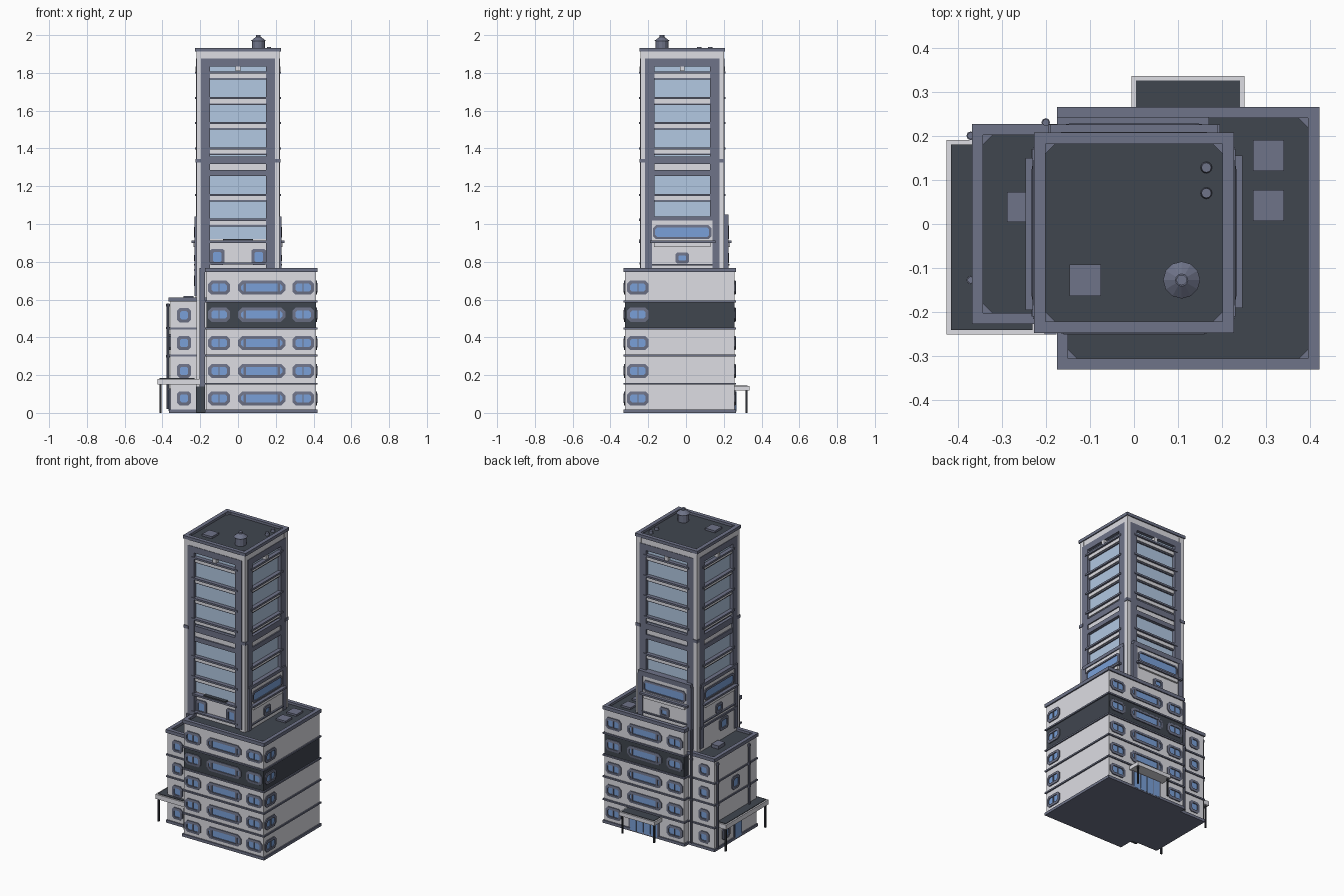
import bpy, bmesh, math
from mathutils import Matrix, Vector

if "Cube" in bpy.data.objects:
    bpy.data.objects.remove(bpy.data.objects["Cube"])


def lin(c):
    c /= 255
    return c / 12.92 if c <= 0.04045 * 1 else ((c + 0.055) / 1.055) ** 2.4


COLORS = {"light_wall": (221, 221, 227), "grey_trim": (110, 115, 136), "charcoal": (64, 70, 79),
          "pale_glass": (178, 200, 226), "blue_glass": (122, 160, 216), "dark_metal": (46, 49, 56)}
MATS = []
for name, rgb in COLORS.items():
    m = bpy.data.materials.new(name)
    m.diffuse_color = (*[lin(c) for c in rgb], 1)
    m.use_nodes = True
    m.node_tree.nodes["Principled BSDF"].inputs["Base Color"].default_value = m.diffuse_color
    MATS.append(m)
WALL, TRIM, DARK, PALE, BLUE, METAL = range(6)


def side(cx, cy, k):
    """Frame of one facade: u along the wall, v = -outward, z up. k: 0 front, 1 right, 2 back, 3 left."""
    return Matrix.Translation((cx, cy, 0)) @ Matrix.Rotation(k * math.pi / 2, 4, 'Z')


class Part:
    def __init__(self, name):
        self.name, self.bm = name, bmesh.new()

    def paint(self, verts, mat):
        for f in {f for v in verts for f in v.link_faces}:
            f.material_index = mat

    def box(self, x0, x1, y0, y1, z0, z1, mat, M=Matrix()):
        T = Matrix.Translation(((x0 + x1) / 2, (y0 + y1) / 2, (z0 + z1) / 2))
        S = Matrix.Diagonal((abs(x1 - x0), abs(y1 - y0), z1 - z0, 1))
        self.paint(bmesh.ops.create_cube(self.bm, size=1, matrix=M @ T @ S)["verts"], mat)

    def wall(self, M, u0, u1, d0, d1, z0, z1, mat):
        self.box(u0, u1, -d1, -d0, z0, z1, mat, M)

    def cyl(self, x, y, r0, r1, z0, z1, mat, n=12):
        self.paint(bmesh.ops.create_cone(self.bm, cap_ends=True, segments=n, radius1=r0, radius2=r1, depth=z1 - z0,
                   matrix=Matrix.Translation((x, y, (z0 + z1) / 2)))["verts"], mat)

    def wedge(self, x, y, sx, sy, s, z0, z1, mat):
        lo, hi = [[self.bm.verts.new((x + a * sx * s, y + b * sy * s, z))
                   for a, b in ((0, 0), (-1, 0), (0, -1))] for z in (z0, z1)]
        fs = [self.bm.faces.new(lo), self.bm.faces.new(hi)]
        fs += [self.bm.faces.new((lo[i - 1], lo[i], hi[i], hi[i - 1])) for i in range(3)]
        for f in fs:
            f.material_index = mat

    def window(self, M, u, d, z, w, h, c=0.018, t=0.016, bars=(), glass=BLUE):
        """Chamfered frame standing off the wall, glass set back inside, bars as (offset, width)."""
        def loop(k, depth):
            a, b, e = w / 2 - k, h / 2 - k, c * (1 - 2 * k / h)
            pts = [(-a + e, -b), (a - e, -b), (a, -b + e), (a, b - e), (a - e, b), (-a + e, b), (-a, b - e), (-a, -b + e)]
            return [self.bm.verts.new(M @ Vector((u + p, -depth, z + q))) for p, q in pts]
        loops = [loop(0, d - 0.002), loop(0, d + 0.006), loop(t, d + 0.008), loop(t, d + 0.002)]
        self.bm.faces.new(loops[0]).material_index = TRIM
        for A, B in zip(loops, loops[1:]):
            for i in range(8):
                self.bm.faces.new((A[i - 1], A[i], B[i], B[i - 1])).material_index = TRIM
        self.bm.faces.new(loops[3]).material_index = glass
        for x, s in bars:
            self.wall(M, u + x - s / 2, u + x + s / 2, d, d + 0.007, z - h / 2 + t, z + h / 2 - t, TRIM)

    def roof(self, x0, x1, y0, y1, z0, z1, w):
        """Parapet ring with corner gussets and a sunken roof deck."""
        for a, b in ((x0, x0 + w), (x1 - w, x1)):
            self.box(a, b, y0, y1, z0, z1, TRIM)
        for a, b in ((y0, y0 + w), (y1 - w, y1)):
            self.box(x0 + w, x1 - w, a, b, z0, z1, TRIM)
        self.box(x0 + w, x1 - w, y0 + w, y1 - w, z0 - 0.005, z1 - 0.015, DARK)
        for sx, x in ((-1, x0 + w), (1, x1 - w)):
            for sy, y in ((-1, y0 + w), (1, y1 - w)):
                self.wedge(x, y, sx, sy, 0.022, z1 - 0.02, z1 - 0.004, TRIM)

    def done(self):
        bmesh.ops.recalc_face_normals(self.bm, faces=self.bm.faces)
        me = bpy.data.meshes.new(self.name)
        self.bm.to_mesh(me)
        for m in MATS:
            me.materials.append(m)
        ob = bpy.data.objects.new(self.name, me)
        bpy.context.collection.objects.link(ob)


# Podium: five storeys, the fourth one dark
PX, PY, PH = 0.1225, -0.0325, 0.2975
FLOORS = [0.015, 0.155, 0.305, 0.447, 0.59, 0.75]
p = Part("podium_walls")
b = Part("podium_floor_bands")
h = PH - 0.008
p.box(PX - PH, PX + PH, PY - PH, PY + PH, 0, 0.018, TRIM)
for i, (z0, z1) in enumerate(zip(FLOORS, FLOORS[1:])):
    p.box(PX - h, PX + h, PY - h, PY + h, z0, z1, DARK if i == 3 else WALL)
    if i:
        b.box(PX - PH, PX + PH, PY - PH, PY + PH, z0 - 0.006, z0 + 0.004, TRIM)
p.done()
b.done()
p = Part("podium_windows")
for k in (0, 1, 2):
    M = side(PX, PY, k)
    for i, z in enumerate((0.077, 0.222, 0.37, 0.52, 0.663)):
        for u in (-0.2225, 0.2225):
            if k != 1 or u < 0:
                p.window(M, u, h, z, 0.115, 0.075, bars=((0, 0.006),))
        if k == 0 or (k == 2 and i):
            p.window(M, 0.003, h, z, 0.25, 0.075, c=0.022, bars=((-0.09, 0.014), (0.09, 0.014)))
p.done()
p = Part("podium_roof")
p.roof(PX - PH, PX + PH, PY - PH, PY + PH, 0.745, 0.768, 0.025)
for y in (0.155, 0.042):
    p.box(0.27, 0.34, y - 0.035, y + 0.035, 0.74, 0.765, TRIM)
p.done()

# Rear entrance with its canopy
M = side(PX, PY, 2)
p = Part("rear_entrance")
p.wall(M, -0.11, 0.11, h - 0.01, h + 0.006, 0.018, 0.122, TRIM)
for u in (-0.075, -0.025, 0.025, 0.075):
    p.wall(M, u - 0.022, u + 0.022, h, h + 0.0095, 0.008, 0.112, BLUE)
p.wall(M, -0.128, 0.128, 0.28, 0.3675, 0.118, 0.143, WALL)
p.wall(M, -0.118, 0.118, 0.29, 0.358, 0.14, 0.146, DARK)
for u in (-0.115, 0.115):
    p.wall(M, u - 0.005, u + 0.005, 0.348, 0.358, 0, 0.12, METAL)
p.done()

# Side block: four storeys on the left
p = Part("side_block")
p.box(-0.365, -0.175, -0.225, 0.225, 0, 0.018, TRIM)
p.box(-0.358, -0.17, -0.218, 0.218, 0.018, 0.595, WALL)
for z in FLOORS[1:4]:
    p.box(-0.365, -0.17, -0.225, 0.225, z - 0.006, z + 0.004, TRIM)
p.roof(-0.367, -0.16, -0.227, 0.227, 0.59, 0.612, 0.025)
p.box(-0.288, -0.235, 0.005, 0.073, 0.59, 0.618, TRIM)
p.done()
p = Part("side_block_windows")
for k in (0, 2):
    M = side(-0.286, 0, k)
    for z in (0.077, 0.222, 0.37, 0.517):
        p.window(M, 0, 0.218, z, 0.075, 0.075, c=0.014)
M = side(-0.27, 0, 3)
p.window(M, 0, 0.088, 0.375, 0.08, 0.085, c=0.014)
p.window(M, -0.1, 0.088, 0.08, 0.08, 0.075, c=0.014)
p.wall(M, -0.02, 0.06, 0.08, 0.094, 0.018, 0.13, TRIM)
p.wall(M, -0.01, 0.05, 0.08, 0.097, 0.01, 0.12, BLUE)
p.done()
p = Part("side_canopy")
p.box(-0.425, -0.2, -0.25, 0.19, 0.15, 0.18, WALL)
p.box(-0.415, -0.23, -0.24, 0.18, 0.17, 0.184, DARK)
for y in (-0.235, 0.175):
    p.box(-0.416, -0.406, y - 0.005, y + 0.005, 0, 0.155, METAL)
p.done()

# Drain pipes and the recessed side passage
p = Part("drain_pipes")
for x, y, z0, z1 in ((-0.37, 0.2, 0.02, 0.58), (-0.37, -0.127, 0.185, 0.58), (-0.2, 0.23, 0.02, 0.76)):
    p.cyl(x, y, 0.008, 0.008, z0, z1, TRIM, 8)
    for z in (0.3, 0.45, 0.57):
        p.cyl(x, y, 0.01, 0.01, z - 0.006, z + 0.006, TRIM, 8)
p.box(-0.203, -0.176, -0.25, -0.2, 0.14, 0.768, TRIM)
p.box(-0.222, -0.174, -0.247, -0.2, 0.002, 0.14, DARK)
p.done()

# Tower: core, corner pillars, facades turned around the centre
TY = -0.02
p = Part("tower_core")
p.box(-0.198, 0.198, TY - 0.198, TY + 0.198, 0.01, 1.915, WALL)
for sx in (-1, 1):
    for sy in (-1, 1):
        p.box(sx * 0.185, sx * 0.221, TY + sy * 0.185, TY + sy * 0.221, 0.02, 1.915, WALL)
        p.box(sx * 0.19, sx * 0.225, TY + sy * 0.19, TY + sy * 0.225, 1.325, 1.345, TRIM)
p.done()
glass, frame, slab = Part("tower_glass"), Part("tower_frames"), Part("tower_floor_slabs")
for k in range(4):
    M = side(0, TY, k)
    low = 0.92 if k == 0 else 1.04
    for z0, z1 in ((1.35, 1.84), (low, 1.265)):
        glass.wall(M, -0.152, 0.152, 0.19, 0.202, z0, z1, PALE)
    for s in (-1, 1):
        frame.wall(M, s * 0.148, s * 0.197, 0.19, 0.223, 0.765, 1.875, TRIM)
    frame.wall(M, -0.148, 0.148, 0.19, 0.223, 1.835, 1.875, TRIM)
    frame.wall(M, -0.219, 0.219, 0.19, 0.22, 1.875, 1.915, WALL)
    for z0, z1 in ((1.255, 1.285), (1.317, 1.357)):
        frame.wall(M, -0.15, 0.15, 0.19, 0.222, z0, z1, TRIM)
    frame.wall(M, -0.148, 0.148, 0.19, 0.214, 1.285, 1.317, WALL)
    frame.wall(M, -0.012, 0.012, 0.2, 0.226, 1.81, 1.835, WALL)
    for z in (1.80, 1.665, 1.533, 1.398, 1.152, 1.02):
        if z > low:
            slab.wall(M, -0.165, 0.165, 0.19, 0.228, z - 0.004, z + 0.008, TRIM)
            slab.wall(M, -0.148, 0.148, 0.19, 0.216, z - 0.026, z - 0.004, WALL)
            slab.wall(M, -0.148, 0.148, 0.19, 0.21, z - 0.034, z - 0.026, TRIM)
for q in (glass, frame, slab):
    q.done()

# Lower tower stage: bays on three sides, a terrace wall in front
p = Part("tower_lower_stage")
for k in range(4):
    M = side(0, TY, k)
    D = (0.2, 0.224, 0.24, 0.224)[k]
    if k:
        p.wall(M, -0.19, 0.19, 0.15, D, 0.6, 1.02, WALL)
        p.wall(M, -0.19, 0.19, 0.15, D + 0.006, 1.018, 1.05 if k == 2 else 1.04, TRIM)
        for s in (-1, 1):
            p.wall(M, s * 0.16, s * 0.195, 0.15, D + 0.005, 0.62, 1.03, TRIM)
        p.window(M, 0, D, 0.957, 0.31, 0.075, c=0.016, t=0.012)
        p.window(M, 0, D, 0.82, 0.07, 0.06, c=0.01)
        p.wall(M, -0.17, 0.175, 0.2, D + 0.022, 0.9, 0.912, TRIM)
        p.wall(M, -0.15, 0.15, 0.2, D + 0.012, 0.878, 0.9, WALL)
        p.wall(M, -0.165, 0.165, 0.2, D + 0.01, 0.78, 0.788, TRIM)
    else:
        for u in (-0.11, 0.11):
            p.window(M, u, D, 0.825, 0.075, 0.085, c=0.008)
        p.wall(M, -0.16, 0.16, 0.19, 0.23, 0.9, 0.912, TRIM)
        p.wall(M, -0.08, 0.08, 0.19, 0.225, 0.912, 0.92, DARK)
        p.wall(M, -0.165, 0.165, 0.19, 0.226, 0.786, 0.795, TRIM)
M = side(0, TY, 3)
p.window(M, 0.05, 0.224, 0.7, 0.09, 0.08, c=0.012)
p.wall(M, -0.19, 0.19, 0.2, 0.232, 0.75, 0.762, TRIM)
p.done()

# Tower roof with vents, hatch and water tank
p = Part("tower_roof")
p.roof(-0.227, 0.227, TY - 0.227, TY + 0.227, 1.912, 1.932, 0.026)
p.box(-0.146, -0.075, -0.163, -0.092, 1.905, 1.93, TRIM)
for y in (0.128, 0.07):
    p.cyl(0.164, y, 0.014, 0.011, 1.91, 1.936, TRIM)
p.done()
p = Part("water_tank")
p.cyl(0.108, -0.127, 0.034, 0.034, 1.91, 1.972, TRIM)
p.cyl(0.108, -0.127, 0.042, 0.014, 1.968, 1.99, TRIM)
p.cyl(0.108, -0.127, 0.012, 0.012, 1.988, 2.0, TRIM)
p.done()
